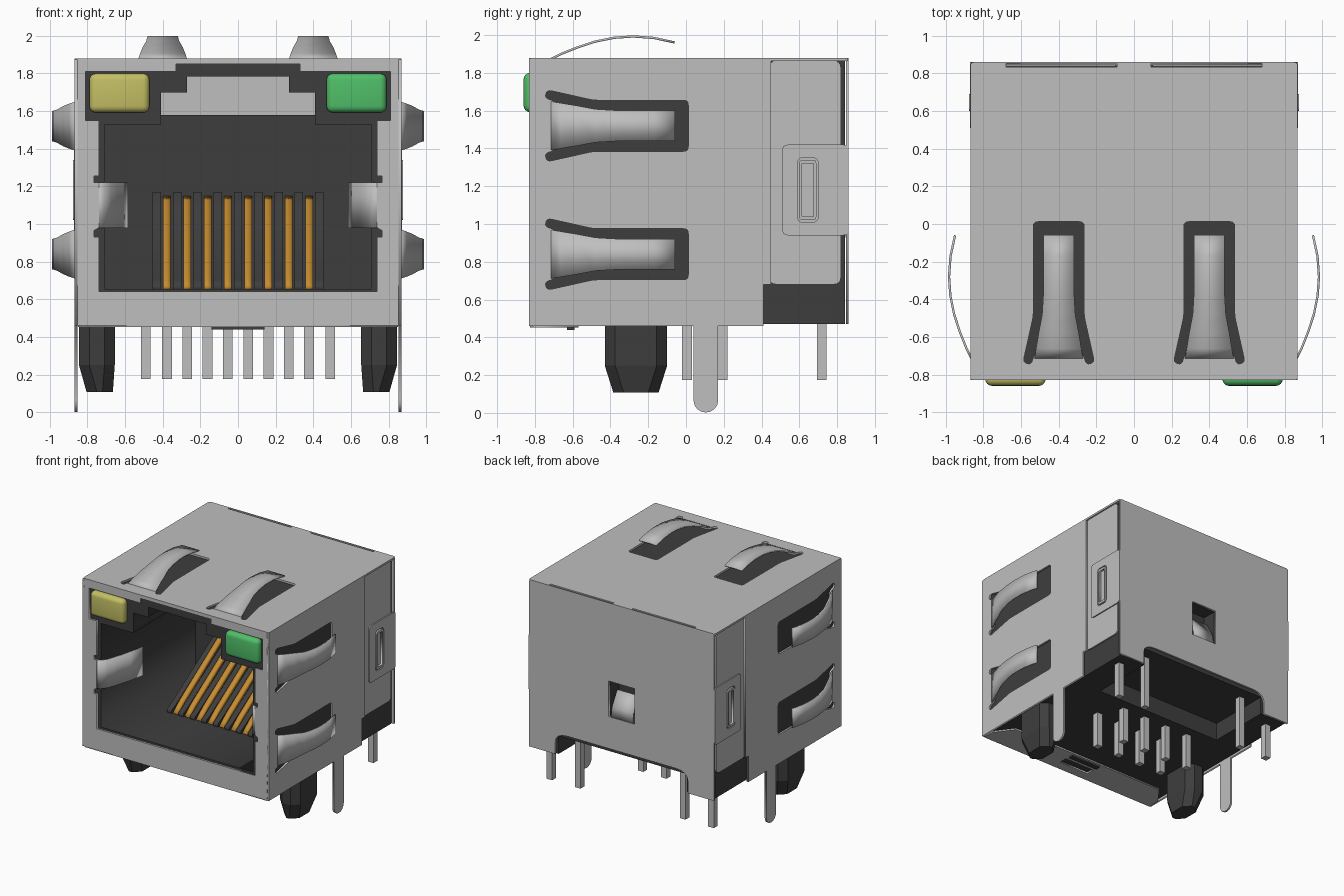
import bpy, bmesh, math
from mathutils import Matrix, Vector

if "Cube" in bpy.data.objects:
    bpy.data.objects.remove(bpy.data.objects["Cube"], do_unlink=True)


def material(name, rgb, rough=0.6):
    m = bpy.data.materials.new(name)
    m.use_nodes = True
    m.diffuse_color = (*rgb, 1)
    b = m.node_tree.nodes["Principled BSDF"]
    b.inputs["Base Color"].default_value = (*rgb, 1)
    b.inputs["Roughness"].default_value = rough
    return m


METAL = material("light grey metal", (0.52, 0.52, 0.52))
PLASTIC = material("black plastic", (0.048, 0.048, 0.048))
GOLD = material("gold contact", (0.58, 0.27, 0.03))
YELLOW = material("yellow lens", (0.55, 0.52, 0.13))
GREEN = material("green lens", (0.08, 0.52, 0.14))


def add(name, mesh, mat, smooth=False):
    ob = bpy.data.objects.new(name, mesh)
    bpy.context.collection.objects.link(ob)
    mesh.materials.clear()
    mesh.materials.append(mat)
    if smooth:
        bpy.ops.object.select_all(action='DESELECT')
        ob.select_set(True)
        bpy.context.view_layer.objects.active = ob
        bpy.ops.object.shade_smooth_by_angle(angle=math.radians(35))
    return ob


def frame(u, v, loc):
    """Matrix sending plate coordinates (u, v, normal) into the model."""
    u, v = Vector(u), Vector(v)
    return Matrix.Translation(loc) @ Matrix((u, v, u.cross(v))).transposed().to_4x4()


def side_at(x): return frame((0, 1, 0), (0, 0, 1), (x, 0, 0))
def front_at(y): return frame((1, 0, 0), (0, 0, 1), (0, y, 0))
def flat_at(z): return frame((1, 0, 0), (0, 1, 0), (0, 0, z))


def box(name, x, y, z, mat, bevel=0, seg=1):
    bm = bmesh.new()
    bmesh.ops.create_cube(bm, size=1)
    for v in bm.verts:
        v.co = [(a + b) / 2 + (b - a) * c for (a, b), c in zip((x, y, z), v.co)]
    if bevel:
        bmesh.ops.bevel(bm, geom=bm.edges[:], offset=bevel, segments=seg, profile=0.5, affect='EDGES')
    me = bpy.data.meshes.new(name)
    bm.to_mesh(me)
    bm.free()
    return add(name, me, mat, bevel > 0)


def rect(a, b, c, d): return [(a, c), (b, c), (b, d), (a, d)]


def symmetric(half):
    """Close a right-hand outline with its mirror image."""
    return half + [(-x, y) for x, y in reversed(half)]


def rounded(pts, r, n=4):
    out = []
    for i, p in enumerate(pts):
        p = Vector(p)
        a, b = Vector(pts[i - 1]) - p, Vector(pts[(i + 1) % len(pts)]) - p
        a *= min(r, a.length * 0.45) / a.length
        b *= min(r, b.length * 0.45) / b.length
        for k in range(n + 1):
            t = k / n
            out.append(tuple(p + a * (1 - t) ** 2 + b * t ** 2))
    return out


def plate(name, outlines, thick, matrix, mat):
    """Sheet cut from an outer outline and any number of holes."""
    cu = bpy.data.curves.new(name, 'CURVE')
    cu.dimensions, cu.fill_mode, cu.extrude = '2D', 'BOTH', thick / 2
    for pts in outlines:
        s = cu.splines.new('POLY')
        s.points.add(len(pts) - 1)
        for p, q in zip(s.points, pts):
            p.co = (q[0], q[1], 0, 1)
        s.use_cyclic_u = True
    tmp = bpy.data.objects.new(name + "_outline", cu)
    bpy.context.collection.objects.link(tmp)
    dg = bpy.context.evaluated_depsgraph_get()
    me = bpy.data.meshes.new_from_object(tmp.evaluated_get(dg))
    bpy.data.objects.remove(tmp, do_unlink=True)
    bpy.data.curves.remove(cu)
    me.transform(matrix)
    bm = bmesh.new()
    bm.from_mesh(me)
    bmesh.ops.remove_doubles(bm, verts=bm.verts, dist=0.0001)
    bmesh.ops.recalc_face_normals(bm, faces=bm.faces)
    bm.to_mesh(me)
    bm.free()
    return add(name, me, mat)


def strip(name, path, widths, thick, matrix, mat):
    """Bent ribbon: path of (along, height), half width at each point."""
    bm = bmesh.new()
    rows = [[bm.verts.new(matrix @ Vector((s * w, a, h))) for s in (-1, 1)]
            for (a, h), w in zip(path, widths)]
    for p, q in zip(rows, rows[1:]):
        bm.faces.new((p[0], p[1], q[1], q[0]))
    me = bpy.data.meshes.new(name)
    bm.to_mesh(me)
    bm.free()
    ob = add(name, me, mat, True)
    m = ob.modifiers.new("thickness", 'SOLIDIFY')
    m.thickness, m.offset = thick, 0
    return ob


def cut(ob, cutter):
    m = ob.modifiers.new("cut", 'BOOLEAN')
    m.operation, m.solver, m.object = 'DIFFERENCE', 'EXACT', cutter
    bpy.context.view_layer.objects.active = ob
    bpy.ops.object.modifier_apply(modifier=m.name)
    bpy.data.objects.remove(cutter, do_unlink=True)


# Plastic housing: plug cavity, latch passage, rear dimple, underside recess
housing = box("housing", (-0.845, 0.845), (-0.812, 0.842), (0.47, 1.863), PLASTIC)
cavity = symmetric([(0.71, 0.655), (0.71, 1.53), (0.41, 1.53), (0.41, 1.59)])
cut(housing, plate("cavity_cutter", [cavity], 1.35, front_at(-0.225), PLASTIC))
latch = symmetric([(0.41, 1.58), (0.41, 1.70), (0.27, 1.70), (0.27, 1.785)])
cut(housing, plate("latch_cutter", [latch], 2.2, front_at(0), PLASTIC))
cut(housing, box("dimple_cutter", (-0.12, 0.12), (0.72, 0.9), (0.92, 1.22), PLASTIC))
cut(housing, box("underside_cutter", (-0.6, 0.6), (0.3, 0.9), (0.4, 0.62), PLASTIC))

# Spring tongues and the hole each one is punched from
TONGUE = [(-0.72, -0.005), (-0.66, 0.025), (-0.58, 0.057), (-0.48, 0.09), (-0.38, 0.11),
          (-0.28, 0.117), (-0.17, 0.109), (-0.06, 0.085)]
WIDTH = [0.13, 0.12, 0.107, 0.088, 0.082, 0.08, 0.08, 0.08]
HOLE = rounded(symmetric([(0.135, 0.012), (0.135, -0.49), (0.19, -0.735),
                          (0.147, -0.748), (0.13, -0.69)][::-1]), 0.025)


def hole_at(c, swap=False):
    return [(y, c + w) if swap else (c + w, y) for w, y in HOLE]


# Top shield
top_slots = [rect(s * 0.385 - 0.295, s * 0.385 + 0.295, 0.835, 0.852) for s in (-1, 1)]
plate("top_shield", [rounded(rect(-0.87, 0.87, -0.83, 0.86), 0.02), hole_at(-0.4), hole_at(0.4)] + top_slots,
      0.016, flat_at(1.872), METAL)
for c in (-0.4, 0.4):
    strip("top_spring", TONGUE, WIDTH, 0.012, flat_at(1.876) @ Matrix.Translation((c, 0, 0)), METAL)

# Side shields with ground legs, springs and the folded rear flaps
leg = [(0.17, 0.46), (0.17, 0.065)] + [
    (0.105 + 0.065 * math.cos(a * math.pi / 8), 0.065 - 0.063 * math.sin(a * math.pi / 8)) for a in range(1, 8)
] + [(0.04, 0.065), (0.04, 0.46)]
side_outline = [(-0.83, 0.46), (-0.83, 1.875), (0.45, 1.875), (0.45, 0.68), (0.41, 0.68), (0.41, 0.46)] + leg
rear_outline = rounded([(0.44, 0.68), (0.82, 0.68), (0.82, 1.865), (0.44, 1.865)], 0.04)
for s, side in ((1, "left"), (-1, "right")):
    plate(side + "_shield", [side_outline, hole_at(0.84, True), hole_at(1.52, True)],
          0.016, side_at(s * 0.862), METAL)
    plate(side + "_rear_shield", [rear_outline], 0.012, side_at(s * 0.852), METAL)
    plate(side + "_flap", [rounded(rect(0.51, 0.86, 0.94, 1.42), 0.03),
                           rounded(rect(0.59, 0.70, 1.01, 1.35), 0.03)], 0.01, side_at(s * 0.867), METAL)
    plate(side + "_flap_catch", [rounded(rect(0.60, 0.69, 1.02, 1.34), 0.02), rect(0.615, 0.675, 1.04, 1.32)],
          0.02, side_at(s * 0.866), METAL)
    for z in (0.84, 1.52):
        strip(side + "_spring", TONGUE, WIDTH, 0.012,
              frame((0, 0, -s), (0, 1, 0), (s * 0.866, 0, z)), METAL)
    # Plug grip folded in from the front edge
    grip = [(-0.824, 0.76), (-0.815, 0.715), (-0.77, 0.68), (-0.68, 0.65), (-0.56, 0.615), (-0.43, 0.59)]
    strip(side + "_grip", grip, [0.12] * 6, 0.012, frame((0, 0, -s), (0, 1, 0), (0, 0, 1.1))
          if s > 0 else frame((0, 0, 1), (0, 1, 0), (0, 0, 1.1)), METAL)

# Front shield with the stepped port opening and grip relief notches
port = symmetric([(0.74, 0.64), (0.74, 0.93), (0.765, 0.93), (0.765, 0.965), (0.74, 0.98), (0.74, 1.22),
                  (0.765, 1.22), (0.765, 1.255), (0.74, 1.255), (0.74, 1.55), (0.81, 1.55), (0.81, 1.81),
                  (0.33, 1.81), (0.33, 1.85)])
plate("front_shield", [rounded(rect(-0.87, 0.87, 0.46, 1.88), 0.015), port], 0.016, front_at(-0.822), METAL)

# Back shield, arched at the foot, with a bent-in tab
arch = rounded([(0.62, 0.47), (0.62, 0.65), (-0.62, 0.65), (-0.62, 0.47)], 0.12)[5:15]
back = [(-0.865, 0.47), (-0.865, 1.87), (0.865, 1.87), (0.865, 0.47), (0.62, 0.47)] + arch + [(-0.62, 0.47)]
plate("back_shield", [back, rect(-0.12, 0.12, 0.92, 1.22)], 0.014, front_at(0.853), METAL)
strip("back_tab", [(0.92, 0.853), (1.0, 0.84), (1.12, 0.77)], [0.1] * 3, 0.012,
      frame((-1, 0, 0), (0, 0, 1), (0, 0, 0)), METAL)

# Bottom shield lip
plate("bottom_lip", [symmetric([(0.85, -0.825), (0.85, -0.72), (0.74, -0.57)]), rect(-0.14, 0.14, -0.74, -0.67)],
      0.012, flat_at(0.459), METAL)
box("lip_catch", (-0.14, 0.14), (-0.63, -0.59), (0.44, 0.47), PLASTIC)

# Indicator lenses
for x, mat, name in ((-0.63, YELLOW, "yellow_indicator"), (0.63, GREEN, "green_indicator")):
    box(name, (x - 0.16, x + 0.16), (-0.86, -0.7), (1.592, 1.80), mat, 0.035, 4)

# Locating posts with tapered tips
for s in (-1, 1):
    bm = bmesh.new()
    rings = []
    for z, hx, hy in ((0.48, 0.095, 0.165), (0.25, 0.095, 0.165), (0.108, 0.07, 0.12)):
        c = 0.055
        pts = [(hx, hy - c), (hx - c, hy), (c - hx, hy), (-hx, hy - c),
               (-hx, c - hy), (c - hx, -hy), (hx - c, -hy), (hx, c - hy)]
        cx = s * (0.75 if z > 0.2 else 0.735)
        rings.append([bm.verts.new((cx + x, -0.265 + y, z)) for x, y in pts])
    for p, q in zip(rings, rings[1:]):
        for i in range(8):
            bm.faces.new((p[i], q[i], q[(i + 1) % 8], p[(i + 1) % 8]))
    bm.faces.new(rings[0])
    bm.faces.new(rings[-1][::-1])
    bmesh.ops.recalc_face_normals(bm, faces=bm.faces)
    me = bpy.data.meshes.new("locating_post")
    bm.to_mesh(me)
    bm.free()
    add("locating_post", me, PLASTIC)

# Contacts, comb fins between them, and solder pins
SPRING = [(-0.29, 0.655), (-0.25, 0.69), (-0.2, 0.73), (0.38, 1.11), (0.46, 1.135)]
FIN = [(-0.3, 0.64), (-0.3, 0.68), (-0.25, 0.705), (0.34, 1.07), (0.38, 1.17), (0.46, 1.17), (0.46, 0.64)]
for i in range(8):
    x = (i - 3.5) * 0.108
    strip("contact", SPRING, [0.02] * 5, 0.03, flat_at(0) @ Matrix.Translation((x, 0, 0)), GOLD)
    y = 0.005 if i % 2 else 0.195
    box("contact_pin", (x - 0.026, x + 0.026), (y - 0.026, y + 0.026), (0.175, 0.5), METAL)
for i in range(9):
    plate("comb_fin", [FIN], 0.045, side_at((i - 4) * 0.108), PLASTIC)
for x in (-0.755, -0.49, 0.49, 0.755):
    box("indicator_pin", (x - 0.026, x + 0.026), (0.693, 0.745), (0.175, 0.65), METAL)
